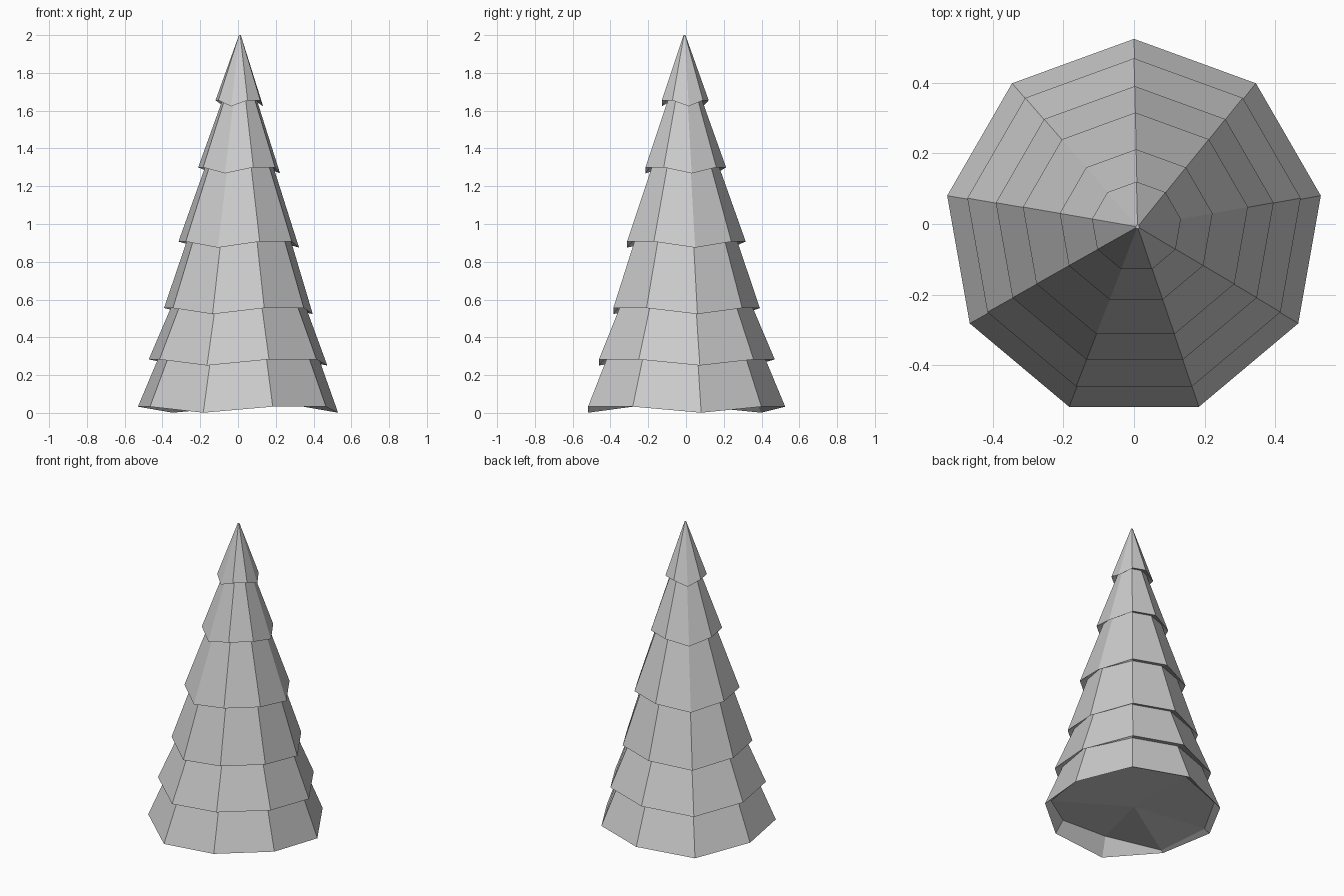
import bpy, bmesh, math

if "Cube" in bpy.data.objects:
    bpy.data.objects.remove(bpy.data.objects["Cube"])

SIDES = 9
# per tier, bottom to top: rim radius, rim height, neck radius where the next tier starts, centre x, centre y
TIERS = [
    (0.538, 0.033, 0.428, 0.000, -0.013),
    (0.480, 0.283, 0.358, 0.000, -0.010),
    (0.400, 0.555, 0.276, 0.002, -0.009),
    (0.324, 0.907, 0.179, 0.004, -0.008),
    (0.220, 1.300, 0.088, 0.006, -0.008),
    (0.128, 1.655, 0.005, 0.007, -0.008),
]
DIP = 0.032  # every third rim corner hangs lower

bm = bmesh.new()


def ring(radius, z, cx, cy, dip=0.0):
    verts = []
    for k in range(SIDES):
        a = math.radians(90 - 360 / SIDES * k)
        drop = dip if k % 3 == 2 else 0
        verts.append(bm.verts.new((cx + radius * math.cos(a),
                                   cy + radius * math.sin(a), z - drop)))
    return verts


def bridge(a, b):
    for k in range(SIDES):
        n = (k + 1) % SIDES
        bm.faces.new((a[k], b[k], b[n], a[n]))


# drooping tiers joined by short undersides
prev = None
for i, (r, z, neck, cx, cy) in enumerate(TIERS):
    rim = ring(r, z, cx, cy, DIP)
    if prev:
        bridge(prev, rim)
    else:
        first = rim
    top_z = TIERS[i + 1][1] + 0.015 if i + 1 < len(TIERS) else 2.0
    prev = ring(neck, top_z, cx + 0.003, cy)
    bridge(rim, prev)
bm.faces.new(prev)

# bottom cap, sunk unevenly into the skirt, deepest at two front corners
sunk = [0.05, 0.05, 0.05, 0.055, 0.11, 0.12, 0.035, 0.055, 0.05]
inner = []
for v, h in zip(first, sunk):
    f = 0.96 - 0.5 * h
    inner.append(bm.verts.new((v.co.x * f, v.co.y * f, h)))
bridge(first, inner)
centre = bm.verts.new((0, 0, 0.06))
for k in range(SIDES):
    bm.faces.new((inner[k], inner[(k + 1) % SIDES], centre))

bmesh.ops.recalc_face_normals(bm, faces=bm.faces)
mesh = bpy.data.meshes.new("tree_foliage")
bm.to_mesh(mesh)
bm.free()
bpy.context.collection.objects.link(bpy.data.objects.new("tree_foliage", mesh))
